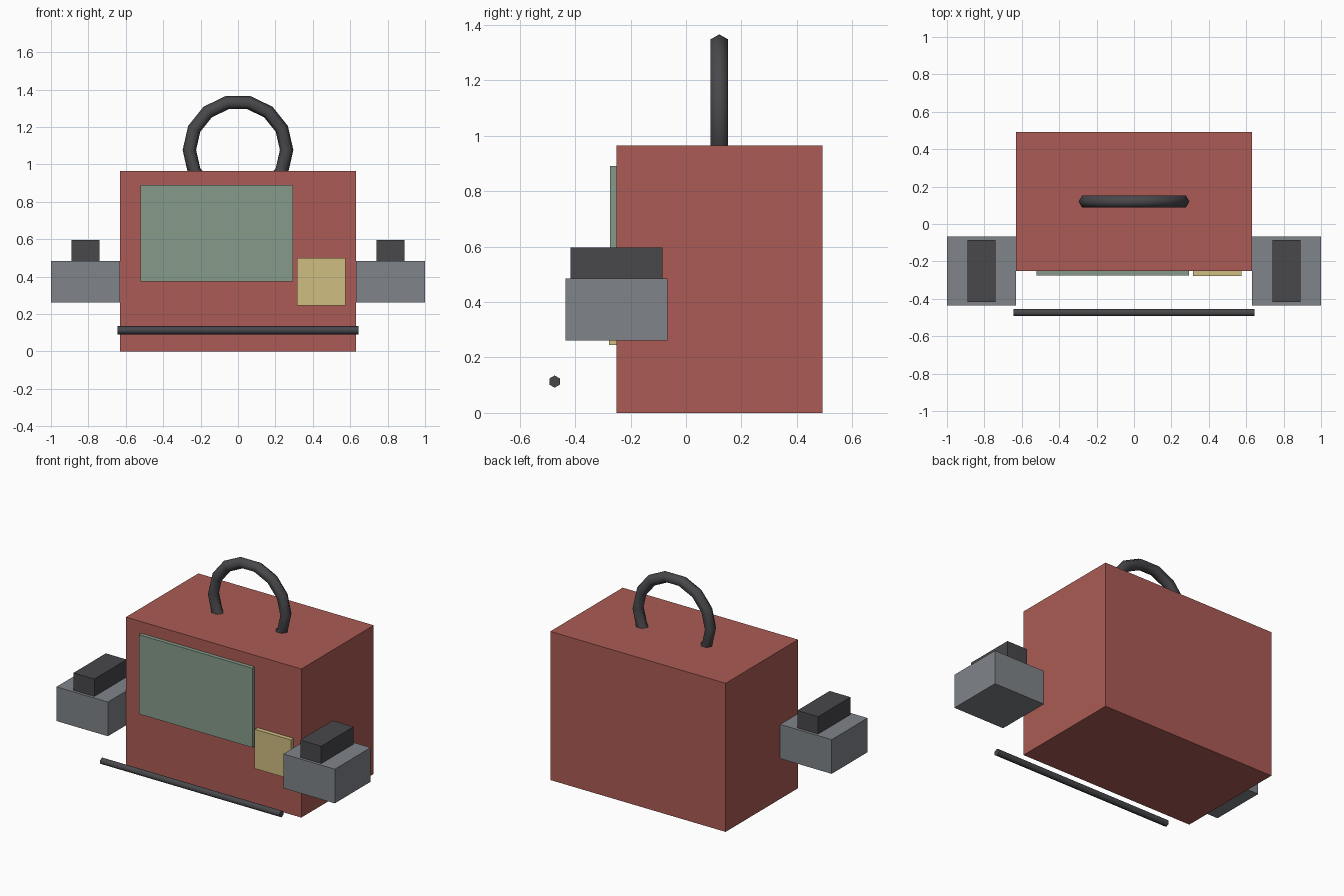
import bpy
from math import radians

if "Cube" in bpy.data.objects:
    bpy.data.objects.remove(bpy.data.objects["Cube"])


def material(name, rgb):
    m = bpy.data.materials.new(name)
    m.diffuse_color = (*rgb, 1)
    m.use_nodes = True
    m.node_tree.nodes["Principled BSDF"].inputs["Base Color"].default_value = m.diffuse_color
    return m


RED = material("red", (0.41, 0.105, 0.09))
GREEN = material("green", (0.24, 0.33, 0.26))
YELLOW = material("yellow", (0.62, 0.51, 0.22))
GREY = material("grey", (0.215, 0.23, 0.25))
DARK = material("dark", (0.065, 0.063, 0.07))


def finish(name, mat, smooth=False):
    ob = bpy.context.object
    ob.name = name
    ob.data.materials.append(mat)
    if smooth:
        ob.data.shade_smooth()
        ob.data.set_sharp_from_angle(angle=radians(75))
    return ob


def box(name, mat, x, y, z):
    """Box from (min, max) pairs on each axis."""
    centre = [(a + b) / 2 for a, b in (x, y, z)]
    bpy.ops.mesh.primitive_cube_add(size=1, location=centre)
    bpy.context.object.scale = [abs(b - a) for a, b in (x, y, z)]
    bpy.ops.object.transform_apply(location=False, rotation=False, scale=True)
    return finish(name, mat)


# Main body with front panels
box("body", RED, (-0.63, 0.63), (-0.25, 0.493), (0, 0.965))
box("screen", GREEN, (-0.52, 0.295), (-0.275, -0.25), (0.375, 0.89))
box("control_panel", YELLOW, (0.315, 0.575), (-0.278, -0.25), (0.245, 0.5))

# Side arms with a block on top of each
for side, s in (("left", -1), ("right", 1)):
    box(side + "_arm", GREY, (s * 0.63, s * 1.0), (-0.435, -0.067), (0.262, 0.484))
    box(side + "_arm_block", DARK, (s * 0.74, s * 0.89), (-0.417, -0.085), (0.484, 0.597))

# Ring handle, lower part sunk into the body
bpy.ops.mesh.primitive_torus_add(major_segments=14, minor_segments=6,
                                 major_radius=0.26, minor_radius=0.036,
                                 location=(0, 0.12, 1.077), rotation=(radians(90), 0, 0))
finish("handle", DARK, smooth=True)

# Front bar, hexagonal with an edge on top
bpy.ops.mesh.primitive_cylinder_add(vertices=6, radius=0.022, depth=1.29,
                                    location=(0, -0.474, 0.113),
                                    rotation=(radians(90), 0, radians(90)))
finish("front_bar", DARK, smooth=True)
